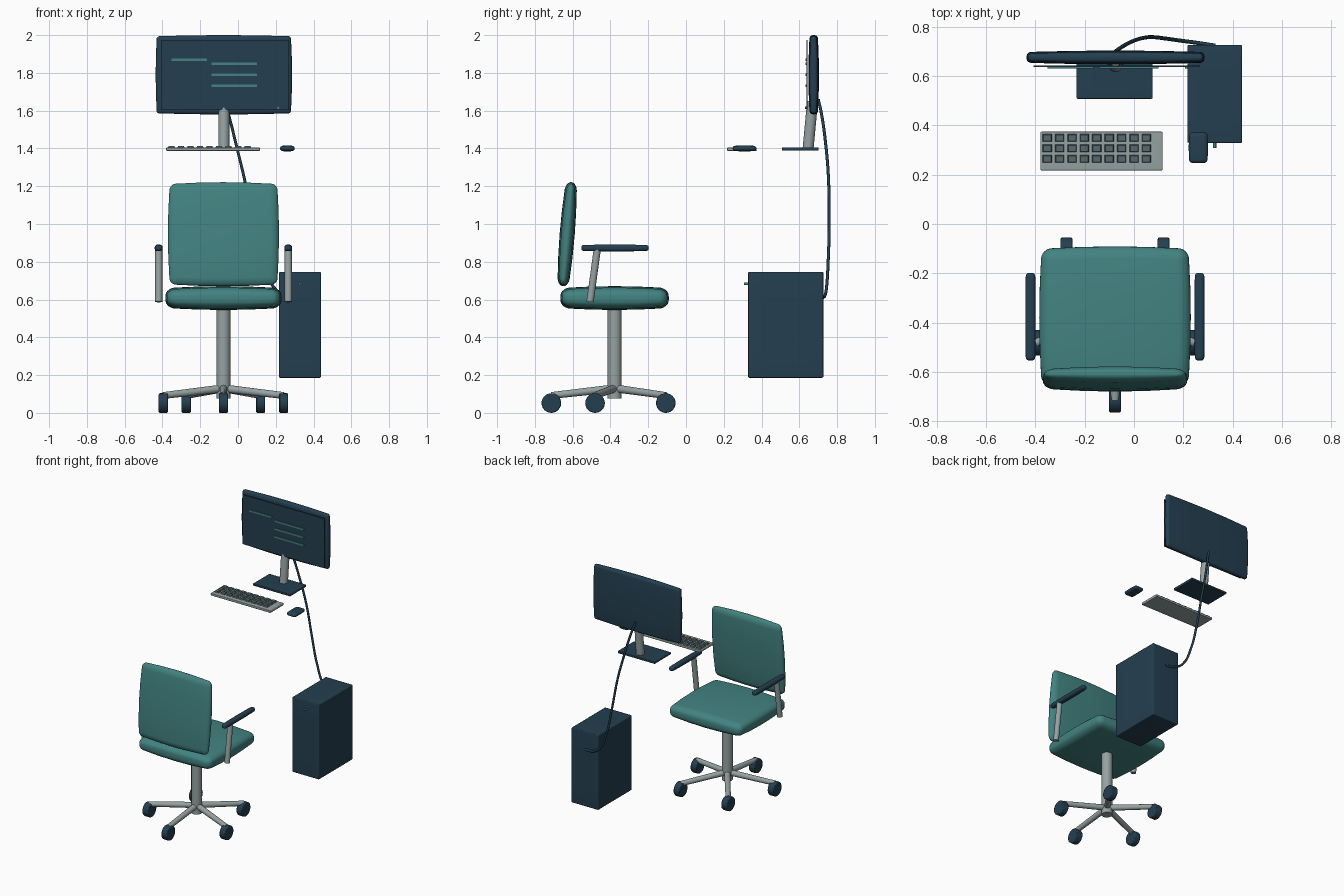
import bpy, bmesh, math
from mathutils import Vector, Matrix

if "Cube" in bpy.data.objects:
    bpy.data.objects.remove(bpy.data.objects["Cube"])


def material(name, hexcode):
    lin = []
    for i in (0, 2, 4):
        c = int(hexcode[i:i + 2], 16) / 255
        lin.append(c / 12.92 if c <= 0.04045 else ((c + 0.055) / 1.055) ** 2.4)
    m = bpy.data.materials.new(name)
    m.diffuse_color = (*lin, 1)
    m.use_nodes = True
    m.node_tree.nodes["Principled BSDF"].inputs["Base Color"].default_value = m.diffuse_color
    return m


TEAL = material("teal fabric", "428381")
NAVY = material("dark navy", "243F50")
GREY = material("light grey", "96A2A2")
KEYS = material("key grey", "566A70")


def finish(name, bm, mat, angle=35):
    me = bpy.data.meshes.new(name)
    bmesh.ops.recalc_face_normals(bm, faces=bm.faces)
    bm.to_mesh(me)
    bm.free()
    me.shade_smooth()
    me.set_sharp_from_angle(angle=math.radians(angle))
    me.materials.append(mat)
    ob = bpy.data.objects.new(name, me)
    bpy.context.collection.objects.link(ob)
    return ob


def pillow(name, mat, center, size, r, bulge=0.0, tilt=0.0):
    """Rounded box whose faces swell by 'bulge' towards their middles."""
    bm = bmesh.new()
    bmesh.ops.create_cube(bm, size=2)
    bmesh.ops.subdivide_edges(bm, edges=bm.edges[:], cuts=9, use_grid_fill=True)
    half = [s / 2 for s in size]
    for v in bm.verts:
        inner, off = Vector(), Vector()
        for a in range(3):
            j = round(v.co[a] * 5)
            s = 1 if j > 0 else -1
            core = half[a] - r
            if abs(j) <= 2:
                inner[a] = core * j / 2
            else:
                inner[a] = core * s
                off[a] = s * r * math.tan(math.radians((abs(j) - 2) * 15))
        p = inner + off.normalized() * r
        u = [p[a] / half[a] for a in range(3)]
        for a in range(3):
            others = sum(u[b] ** 2 for b in range(3) if b != a)
            p[a] -= u[a] * bulge * others / 2
        v.co = p
    bm.transform(Matrix.Translation(center) @ Matrix.Rotation(tilt, 4, 'X'))
    return finish(name, bm, mat)


def box(name, mat, center, size):
    bm = bmesh.new()
    bmesh.ops.create_cube(bm, size=1)
    bm.transform(Matrix.Translation(center) @ Matrix.Diagonal((*size, 1)))
    return finish(name, bm, mat)


def rod(name, mat, a, b, r1, r2=None, sides=24):
    a, b = Vector(a), Vector(b)
    bm = bmesh.new()
    bmesh.ops.create_cone(bm, cap_ends=True, segments=sides, radius1=r1,
                          radius2=r2 or r1, depth=(b - a).length)
    rot = (b - a).to_track_quat('Z', 'Y').to_matrix().to_4x4()
    bm.transform(Matrix.Translation((a + b) / 2) @ rot)
    return finish(name, bm, mat)


CX, CY = -0.077, -0.378      # chair axis

# chair cushions
pillow("seat", TEAL, (CX, CY, 0.608), (0.615, 0.574, 0.126), 0.04, 0.02)
pillow("backrest", TEAL, (CX, -0.629, 0.946), (0.588, 0.08, 0.552), 0.032, 0.02, -0.08)

# armrests
for side, s in (("left", -1), ("right", 1)):
    x = CX + s * 0.343
    pillow(side + "_arm_pad", NAVY, (x, -0.376, 0.873), (0.042, 0.356, 0.036), 0.012, 0.004)
    rod(side + "_arm_post", GREY, (x, -0.508, 0.588), (x, -0.470, 0.865), 0.019)

# column and five-star base with casters
rod("chair_column", GREY, (CX, CY, 0.075), (CX, CY, 0.56), 0.037)
for i in range(5):
    t = math.radians(-90 + 72 * i)
    x, y = CX + 0.335 * math.cos(t), CY + 0.335 * math.sin(t)
    rod(f"base_leg_{i}", GREY, (CX, CY, 0.13), (x, y, 0.092), 0.021, 0.018, 16)
    wheel = rod(f"caster_{i}", NAVY, (x - 0.024, y, 0.052), (x + 0.024, y, 0.052), 0.052)
    bev = wheel.modifiers.new("rim", 'BEVEL')
    bev.width, bev.segments, bev.limit_method = 0.006, 2, 'ANGLE'

# monitor with screen plate, drawn lines and power light
MX = -0.075
pillow("monitor_body", NAVY, (MX, 0.676, 1.79), (0.722, 0.056, 0.42), 0.014, 0.012)
box("screen", NAVY, (MX + 0.005, 0.641, 1.788), (0.675, 0.006, 0.37))
box("screen_line_title", TEAL, (-0.258, 0.635, 1.87), (0.187, 0.006, 0.013))
for i in range(3):
    box(f"screen_line_{i}", TEAL, (-0.02, 0.635, 1.849 - 0.059 * i), (0.24, 0.006, 0.013))
rod("monitor_light", TEAL, (0.213, 0.638, 1.615), (0.213, 0.631, 1.615), 0.006, sides=12)

# monitor stand
rod("monitor_neck", GREY, (MX, 0.646, 1.395), (MX, 0.670, 1.65), 0.029)
pillow("monitor_foot", NAVY, (MX - 0.004, 0.605, 1.397), (0.308, 0.194, 0.017), 0.005)

# keyboard with a 9 by 3 grid of tapered keys
pillow("keyboard_base", GREY, (-0.132, 0.296, 1.396), (0.496, 0.157, 0.018), 0.005)
bm = bmesh.new()
for row in range(3):
    for col in range(9):
        pos = Vector((-0.352 + 0.0503 * col, 0.264 + 0.0428 * row, 1.409))
        made = bmesh.ops.create_cube(bm, size=1)["verts"]
        for v in made:
            k = 0.8 if v.co.z > 0 else 1.0
            v.co = pos + Vector((v.co.x * 0.038 * k, v.co.y * 0.031 * k, v.co.z * 0.010))
finish("keys", bm, KEYS)

# mouse
pillow("mouse", NAVY, (0.261, 0.310, 1.400), (0.078, 0.126, 0.031), 0.014, 0.004)

# computer tower with its power button
pillow("tower", NAVY, (0.328, 0.528, 0.466), (0.222, 0.398, 0.56), 0.006)
rod("power_button", TEAL, (0.327, 0.330, 0.683), (0.327, 0.308, 0.683), 0.007, sides=16)

# cable from the monitor back down to the tower back
path = [(-0.075, 0.700, 1.66), (-0.053, 0.716, 1.59), (-0.005, 0.742, 1.40),
        (0.037, 0.755, 1.225), (0.080, 0.758, 1.00), (0.125, 0.753, 0.81),
        (0.190, 0.744, 0.665), (0.250, 0.736, 0.622), (0.330, 0.724, 0.61)]
cu = bpy.data.curves.new("cable", 'CURVE')
cu.dimensions = '3D'
cu.bevel_depth = 0.008
cu.bevel_resolution = 3
cu.resolution_u = 6
cu.use_fill_caps = True
sp = cu.splines.new('BEZIER')
sp.bezier_points.add(len(path) - 1)
for bp, p in zip(sp.bezier_points, path):
    bp.co = p
    bp.handle_left_type = bp.handle_right_type = 'AUTO'
cu.materials.append(NAVY)
cable = bpy.data.objects.new("cable", cu)
bpy.context.collection.objects.link(cable)
bpy.ops.object.select_all(action='DESELECT')
cable.select_set(True)
bpy.context.view_layer.objects.active = cable
bpy.ops.object.convert(target='MESH')
